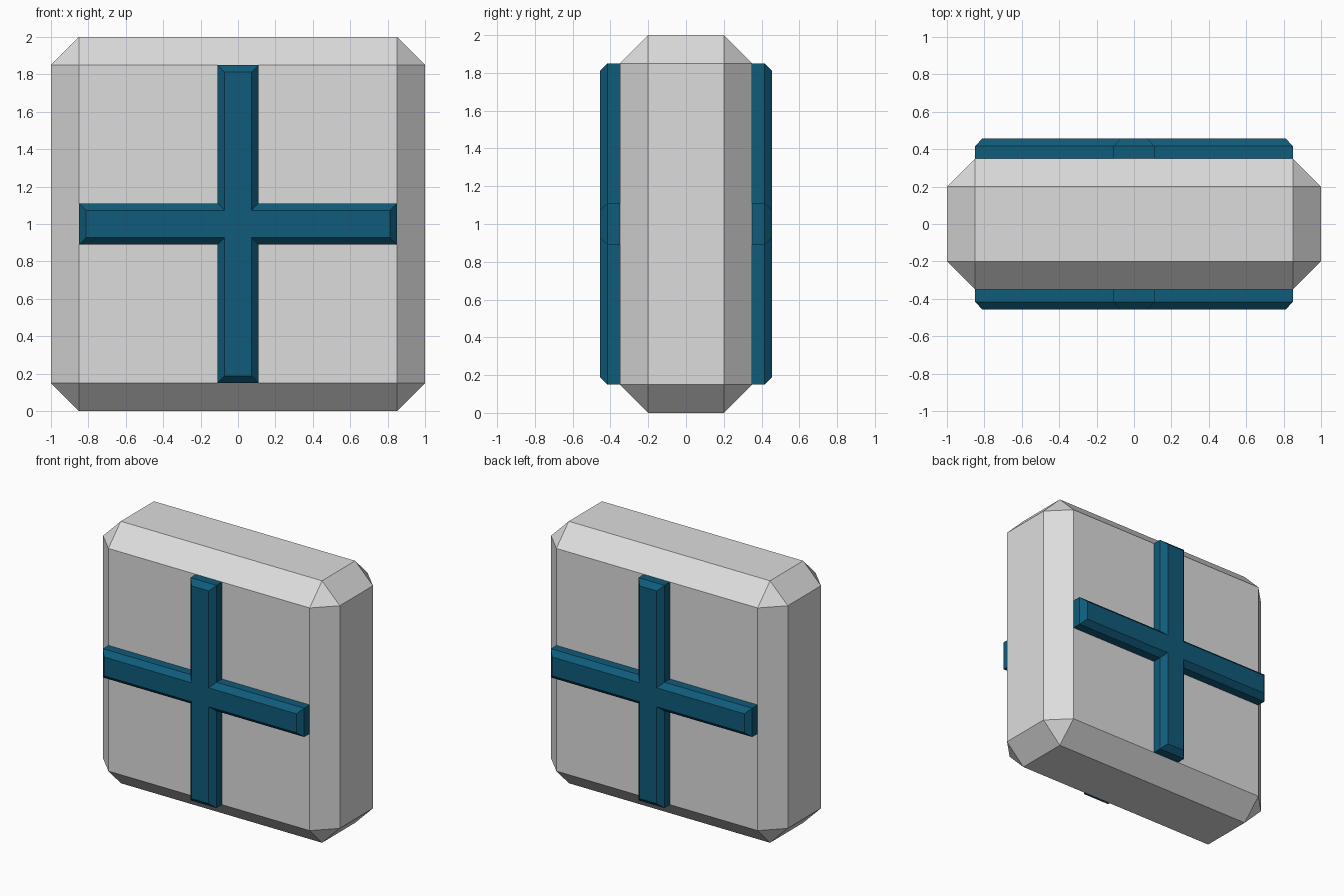
import bpy, bmesh

if "Cube" in bpy.data.objects:
    bpy.data.objects.remove(bpy.data.objects["Cube"])


def material(name, rgb):
    mat = bpy.data.materials.new(name)
    mat.diffuse_color = (*rgb, 1)
    mat.use_nodes = True
    mat.node_tree.nodes["Principled BSDF"].inputs["Base Color"].default_value = mat.diffuse_color
    return mat


def add_object(name, bm, mat):
    bmesh.ops.recalc_face_normals(bm, faces=bm.faces)
    mesh = bpy.data.meshes.new(name)
    bm.to_mesh(mesh)
    bm.free()
    mesh.materials.append(mat)
    obj = bpy.data.objects.new(name, mesh)
    bpy.context.collection.objects.link(obj)
    return obj


def cross_outline(half_length, half_width):
    # One arm, turned in quarter steps
    pts = []
    for cx, sx in ((1, 0), (0, 1), (-1, 0), (0, -1)):
        for a, b in ((half_length, -half_width), (half_length, half_width),
                     (half_width, half_width)):
            pts.append((a * cx - b * sx, a * sx + b * cx))
    return pts


grey = material("light grey", (0.72, 0.72, 0.72))
blue = material("dark teal blue", (0.005, 0.105, 0.195))

# Chamfered slab body
bm = bmesh.new()
bmesh.ops.create_cube(bm, size=1)
for v in bm.verts:
    v.co = (v.co.x * 2, v.co.y * 0.7, v.co.z * 2 + 1)
bmesh.ops.bevel(bm, geom=bm.edges[:], offset=0.15, segments=1,
                affect='EDGES', profile=0.5)
add_object("body", bm, grey)

# Raised cross with chamfered rim on the front and back
for name, side in (("front_cross", -1), ("back_cross", 1)):
    bm = bmesh.new()
    rings = [[bm.verts.new((x, side * y, z + 1))
              for x, z in cross_outline(0.85 - inset, 0.11 - inset)]
             for y, inset in ((0.35, 0), (0.416, 0), (0.456, 0.038))]
    for lower, upper in zip(rings, rings[1:]):
        for i in range(12):
            j = (i + 1) % 12
            bm.faces.new((lower[i], lower[j], upper[j], upper[i]))
    bm.faces.new(rings[0])
    bm.faces.new(rings[-1])
    add_object(name, bm, blue)
